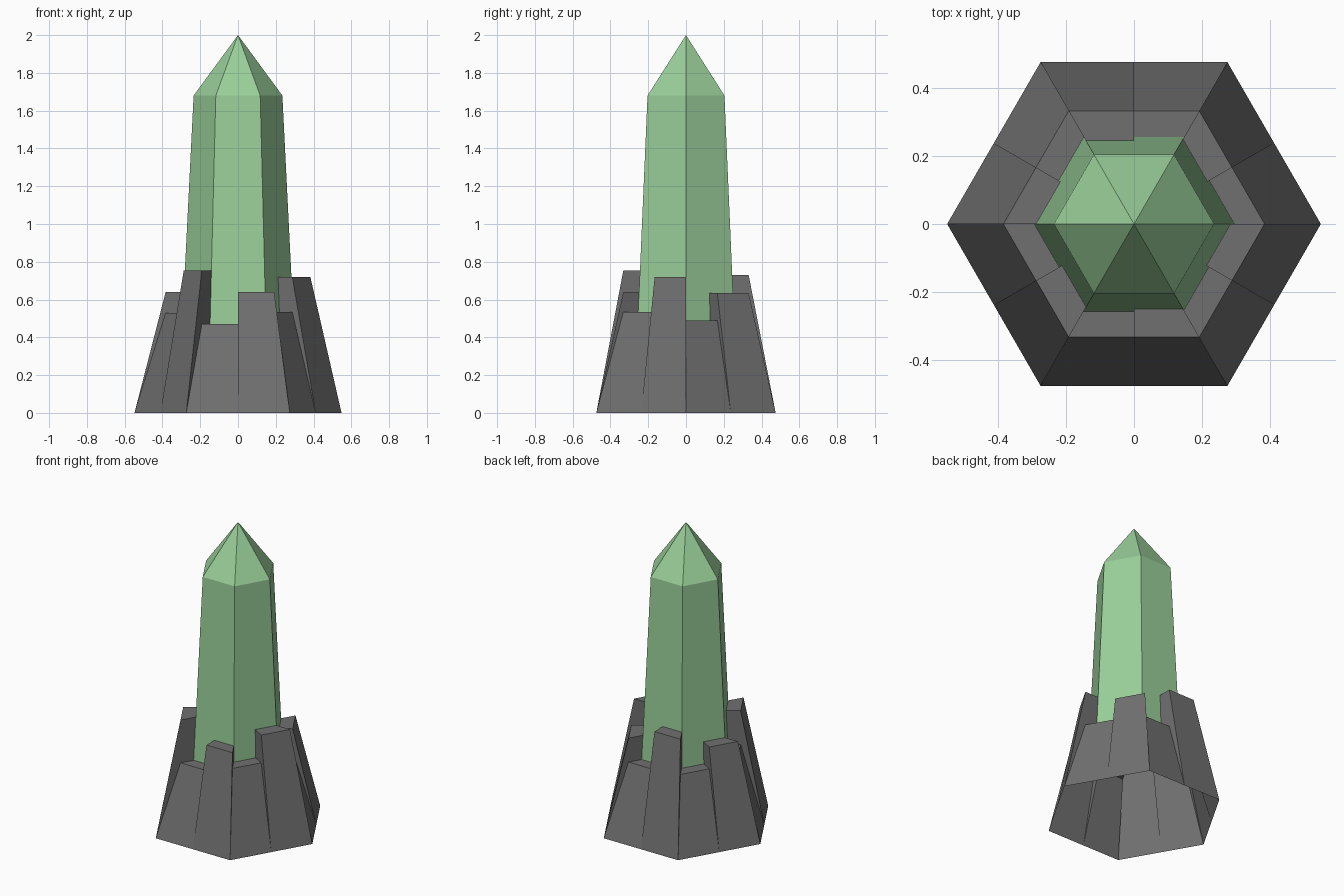
import bpy, bmesh
from math import sin, cos, pi, radians

if "Cube" in bpy.data.objects:
    bpy.data.objects.remove(bpy.data.objects["Cube"])

BASE_R, RIM_R = 0.548, 0.383        # rock corners on the ground / at the slab tops
SHOULDER_R, SHOULDER_Z = 0.235, 1.68  # crystal where the point begins
# top height of each half-facet slab, counter-clockwise from +x
HEIGHTS = [0.49, 0.635, 0.475, 0.73, 0.495, 0.64,
           0.53, 0.755, 0.47, 0.64, 0.535, 0.72]
N = len(HEIGHTS)


def hex_point(i, r, z):
    """Point on a hexagon outline: even i = corner, odd i = edge middle."""
    r = r if i % 2 == 0 else r * cos(pi / 6)
    a = radians(30 * (i % N))
    return (r * cos(a), r * sin(a), z)


def crystal_r(z):
    return SHOULDER_R + (SHOULDER_Z - z) * 0.05


def make_object(name, polygons, color):
    bm = bmesh.new()
    for poly in polygons:
        bm.faces.new([bm.verts.new(p) for p in poly])
    bmesh.ops.remove_doubles(bm, verts=bm.verts, dist=0.0005)
    me = bpy.data.meshes.new(name)
    bm.to_mesh(me)
    bm.free()
    mat = bpy.data.materials.new(name + "_color")
    mat.diffuse_color = color
    mat.use_nodes = True
    mat.node_tree.nodes["Principled BSDF"].inputs["Base Color"].default_value = mat.diffuse_color
    me.materials.append(mat)
    ob = bpy.data.objects.new(name, me)
    bpy.context.collection.objects.link(ob)
    return ob


rock, crystal = [], []
for i, h in enumerate(HEIGHTS):
    j = i + 1
    ground = [hex_point(k, BASE_R, 0) for k in (i, j)]
    outer = [hex_point(k, RIM_R, h) for k in (i, j)]
    inner = [hex_point(k, crystal_r(h), h) for k in (i, j)]

    # sloping slab face and its flat top
    rock.append([ground[0], ground[1], outer[1], outer[0]])
    rock.append([outer[0], outer[1], inner[1], inner[0]])

    # step wall between this slab and the next
    h2 = HEIGHTS[j % N]
    lo, hi = min(h, h2), max(h, h2)
    wall = [ground[1], hex_point(j, RIM_R, hi), hex_point(j, crystal_r(hi), hi),
            hex_point(j, crystal_r(lo), lo), hex_point(j, RIM_R, lo)]
    rock.append(wall[::-1] if h > h2 else wall)

    # crystal side rising from the slab top
    crystal.append([inner[0], inner[1],
                    hex_point(j, SHOULDER_R, SHOULDER_Z), hex_point(i, SHOULDER_R, SHOULDER_Z)])

# crystal point
for i in range(0, N, 2):
    crystal.append([hex_point(i, SHOULDER_R, SHOULDER_Z), hex_point(i + 1, SHOULDER_R, SHOULDER_Z),
                    hex_point(i + 2, SHOULDER_R, SHOULDER_Z), (0, 0, 2.0)])

make_object("rock_base", rock, (0.163, 0.163, 0.163, 1))
make_object("crystal", crystal, (0.32, 0.62, 0.32, 1))
